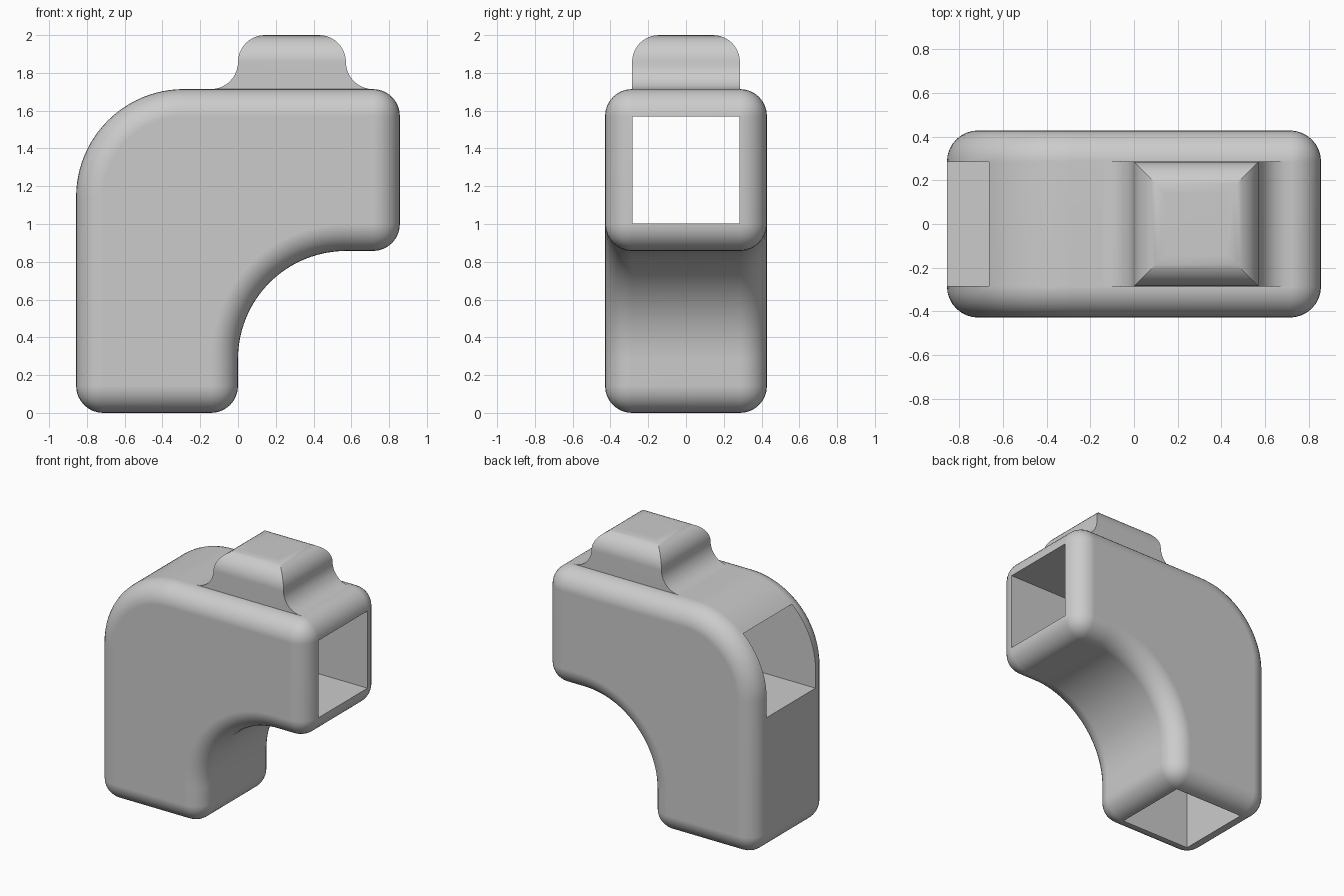
import bpy, bmesh
from math import sin, cos, radians
from mathutils import Vector

U = 1 / 7            # design module
HOLE = 1.99 * U      # half width of the square channels

cube = bpy.data.objects.get("Cube")
if cube:
    bpy.data.objects.remove(cube, do_unlink=True)

grey = bpy.data.materials.new("plain grey")
grey.use_nodes = True
colour = (0.6, 0.6, 0.6, 1)
grey.diffuse_color = colour
grey.node_tree.nodes["Principled BSDF"].inputs["Base Color"].default_value = colour


def arc(cx, cz, r, start, end, n):
    """Points on an arc, in modules and degrees."""
    angles = [radians(start + (end - start) * i / n) for i in range(n + 1)]
    return [(cx + r * cos(a), cz + r * sin(a)) for a in angles]


def extrude_profile(name, points, half, along="Y"):
    """Extrude an outline given in modules symmetrically along X or Y."""
    bm = bmesh.new()
    place = (lambda p: (p[0] * U, -half, p[1] * U)) if along == "Y" else \
            (lambda p: (-half, p[0] * U, p[1] * U))
    face = bm.faces.new([bm.verts.new(place(p)) for p in points])
    moved = bmesh.ops.extrude_face_region(bm, geom=[face])["geom"]
    step = Vector((0, 2 * half, 0) if along == "Y" else (2 * half, 0, 0))
    bmesh.ops.translate(bm, vec=step,
                        verts=[v for v in moved if isinstance(v, bmesh.types.BMVert)])
    bmesh.ops.recalc_face_normals(bm, faces=bm.faces)
    mesh = bpy.data.meshes.new(name)
    bm.to_mesh(mesh)
    bm.free()
    mesh.materials.append(grey)
    obj = bpy.data.objects.new(name, mesh)
    bpy.context.collection.objects.link(obj)
    return obj


def box_profile(x0, x1, z0, z1):
    return [(x0, z0), (x1, z0), (x1, z1), (x0, z1)]


def boolean(obj, cutter, operation):
    mod = obj.modifiers.new(operation.lower(), "BOOLEAN")
    mod.object, mod.operation, mod.solver = cutter, operation, "EXACT"


def finish(obj, cutters):
    """Bake the modifiers, drop the cutters and smooth the rounded areas."""
    bpy.context.view_layer.update()
    baked = bpy.data.meshes.new_from_object(
        obj.evaluated_get(bpy.context.evaluated_depsgraph_get()))
    obj.modifiers.clear()
    obj.data = baked
    for cutter in cutters:
        bpy.data.objects.remove(cutter, do_unlink=True)
    bpy.ops.object.select_all(action="DESELECT")
    obj.select_set(True)
    bpy.context.view_layer.objects.active = obj
    bpy.ops.object.shade_smooth_by_angle(angle=radians(30))
    mod = obj.modifiers.new("clean shading", "WEIGHTED_NORMAL")
    mod.keep_sharp = True


# Elbow body with rounded edges
outline = ([(-6, 0), (0, 0)] + arc(4, 2, 4, 180, 90, 24) + [(6, 6), (6, 12)]
           + arc(-2, 8, 4, 90, 180, 24))
body = extrude_profile("elbow_body", outline, 3 * U)
bevel = body.modifiers.new("rounded edges", "BEVEL")
bevel.width, bevel.segments = U, 8
bevel.limit_method, bevel.angle_limit = "ANGLE", radians(40)
bevel.use_clamp_overlap = False

# Square channels: one straight through sideways, one blind from below
h = HOLE / U
side_channel = extrude_profile("side_channel_cutter", box_profile(-8, 8, 9 - h, 9 + h), HOLE)
base_channel = extrude_profile("base_channel_cutter", box_profile(-3 - h, -3 + h, -2, 6), HOLE)
for cutter in (side_channel, base_channel):
    cutter.hide_render = True
    boolean(body, cutter, "DIFFERENCE")
finish(body, [side_channel, base_channel])

# Top lug: flared front outline crossed with a round-shouldered side outline
half_lug = arc(-1, 13, 1, -90, 0, 10) + arc(1, 13, 1, 180, 90, 10)
mirrored = [(4 - x, z) for x, z in reversed(half_lug)]
base = [(5, 11.8), (-1, 11.8)]
lug = extrude_profile("top_lug", half_lug + mirrored + base, 2 * U)
shoulders = extrude_profile(
    "shoulder_cutter",
    [(-2, 11), (2, 11)] + arc(1, 13, 1, 0, 90, 10) + arc(-1, 13, 1, 90, 180, 10),
    8 * U, along="X")
shoulders.hide_render = True
boolean(lug, shoulders, "INTERSECT")
finish(lug, [shoulders])
